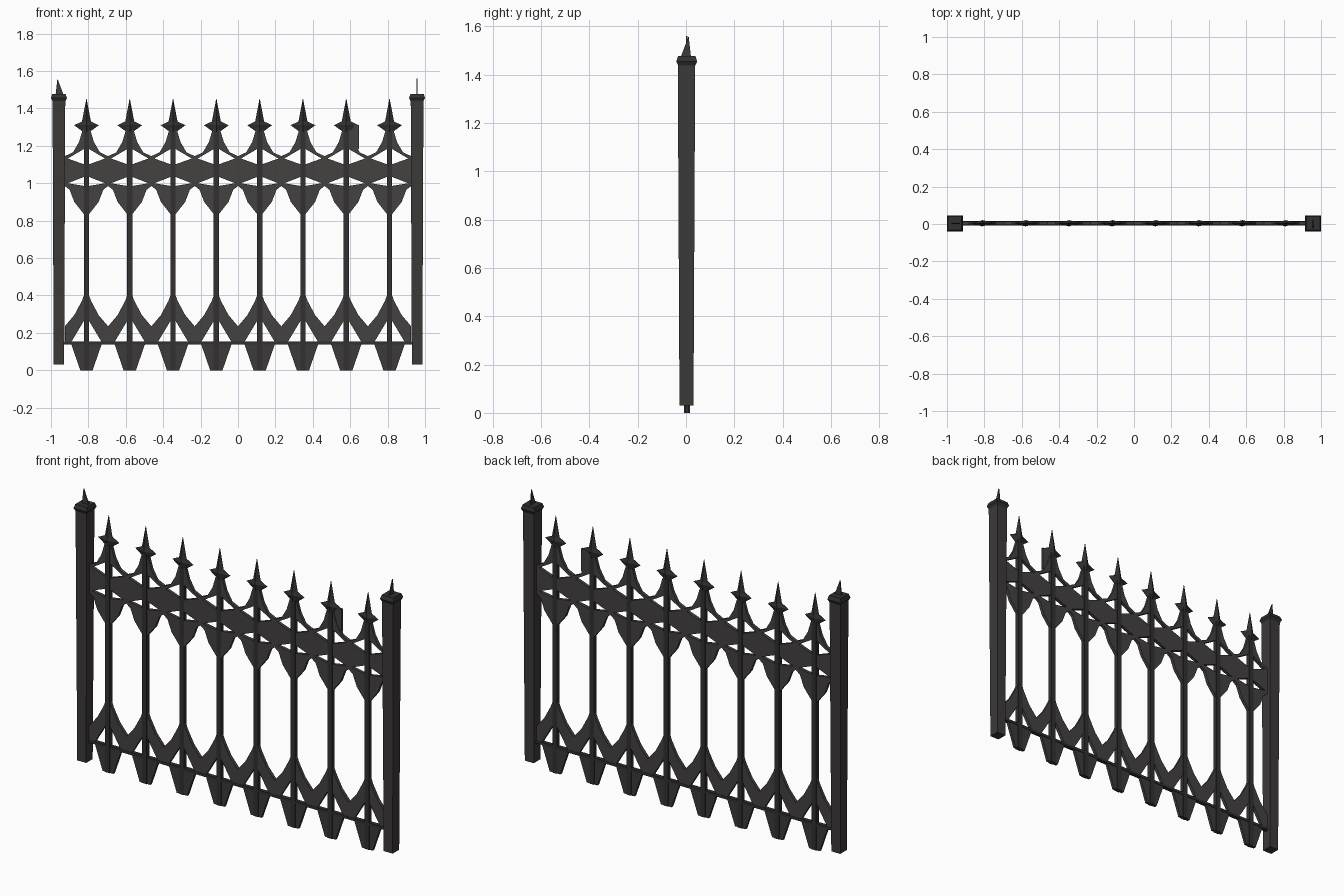
import bpy
import bmesh
import math
from mathutils import Vector

cube = bpy.data.objects.get("Cube")
if cube:
    bpy.data.objects.remove(cube, do_unlink=True)


def material(name, r, g, b):
    m = bpy.data.materials.new(name)
    m.use_nodes = True
    m.diffuse_color = (r, g, b, 1)
    m.node_tree.nodes["Principled BSDF"].inputs["Base Color"].default_value = (r, g, b, 1)
    return m


PLATE = material("warm iron", 0.058, 0.052, 0.052)
POST = material("post iron", 0.045, 0.041, 0.041)
BAR = material("dark iron", 0.032, 0.030, 0.030)

PITCH = 0.2315
HALF = PITCH / 2
BARS = [(i - 3.5) * PITCH for i in range(8)]
MID_Y = 0.004


def finish(name, bm, mat):
    bmesh.ops.recalc_face_normals(bm, faces=bm.faces)
    mesh = bpy.data.meshes.new(name)
    bm.to_mesh(mesh)
    bm.free()
    mesh.materials.append(mat)
    ob = bpy.data.objects.new(name, mesh)
    bpy.context.collection.objects.link(ob)
    return ob


def loft(bm, x, y, sections, diamond=False):
    """Stack four-sided sections given as (z, half width, half depth)."""
    corners = [(1, 0), (0, 1), (-1, 0), (0, -1)] if diamond else [(1, 1), (-1, 1), (-1, -1), (1, -1)]
    rings = [[bm.verts.new((x + cx * hx, y + cy * hy, z)) for cx, cy in corners]
             for z, hx, hy in sections]
    for low, high in zip(rings, rings[1:]):
        for i in range(4):
            j = (i + 1) % 4
            bm.faces.new((low[i], low[j], high[j], high[i]))
    bm.faces.new(rings[0])
    bm.faces.new(rings[-1])


def slab(bm, outline, y, thick):
    """Extrude an x-z outline through the depth."""
    face = bm.faces.new([bm.verts.new((px, y - thick / 2, pz)) for px, pz in outline])
    result = bmesh.ops.extrude_face_region(bm, geom=[face], use_keep_orig=True)
    moved = [v for v in result["geom"] if isinstance(v, bmesh.types.BMVert)]
    bmesh.ops.translate(bm, verts=moved, vec=Vector((0, thick, 0)))


def tracery(name, outline, mat, thick):
    """Repeat a half-bay outline on both sides of every bar."""
    bm = bmesh.new()
    for x in BARS:
        for side in (-1, 1):
            slab(bm, [(x + side * px, pz) for px, pz in outline], MID_Y, thick)
    return finish(name, bm, mat)


# Upper tracery: crown, cross band and arched gusset
tracery("upper_tracery", [
    (0.01, 1.3), (0.022, 1.28), (0.04, 1.22), (0.072, 1.165), (HALF, 1.145),
    (HALF, 0.985), (0.09, 0.965), (0.065, 0.9), (0.01, 0.83),
    (0.01, 0.985), (0.1, 1.0), (0.01, 1.035),
    (0.01, 1.1), (0.1, 1.132), (0.01, 1.185)], PLATE, 0.018)

# Lower tracery: zigzag plate with openings beside the bars
tracery("lower_tracery", [
    (0.01, 0.41), (0.025, 0.37), (0.065, 0.295), (HALF, 0.235),
    (HALF, 0.145), (0.085, 0.145), (0.01, 0.27)], PLATE, 0.018)

# Tapered feet below the rail
tracery("foot_fins", [(0, 0.15), (0.085, 0.15), (0.033, 0), (0, 0)], POST, 0.016)

# Bottom rail
bm = bmesh.new()
loft(bm, 0, MID_Y, [(0.138, 0.935, 0.011), (0.153, 0.935, 0.011)])
finish("bottom_rail", bm, BAR)

# Upright bars
bm = bmesh.new()
for x in BARS:
    loft(bm, x, MID_Y, [(0, 0.014, 0.012), (1.3, 0.014, 0.012)])
finish("upright_bars", bm, BAR)

# Spearheads with pointed side barbs
bm = bmesh.new()
for x in BARS:
    loft(bm, x, MID_Y, [(1.275, 0.018, 0.014), (1.31, 0.066, 0.016),
                        (1.33, 0.024, 0.017), (1.45, 0.001, 0.001)], diamond=True)
finish("spearheads", bm, BAR)

# Bent leaf beside one bar
bm = bmesh.new()
slab(bm, [(0.585, 1.31), (0.648, 1.31), (0.648, 1.18), (0.615, 1.2)], MID_Y, 0.012)
finish("bent_leaf", bm, PLATE)

# End posts, caps and thin finials
for side, label in ((-1, "right"), (1, "left")):
    px = side * 0.9575
    bm = bmesh.new()
    loft(bm, px, 0.002, [(0.03, 0.028, 0.029), (1.44, 0.034, 0.036)])
    finish(label + "_post", bm, POST)
    bm = bmesh.new()
    loft(bm, px, 0.003, [(1.43, 0.03, 0.032), (1.455, 0.0425, 0.043), (1.477, 0.036, 0.036)])
    finish(label + "_post_cap", bm, BAR)
    bm = bmesh.new()
    slab(bm, [(-0.018, 1.47), (0.026, 1.47), (-0.008, 1.56)], 0, 0.006)
    finial = finish(label + "_finial", bm, POST)
    finial.location = (px, 0.003, 0)
    if side > 0:
        finial.rotation_euler.z = -math.pi / 2
